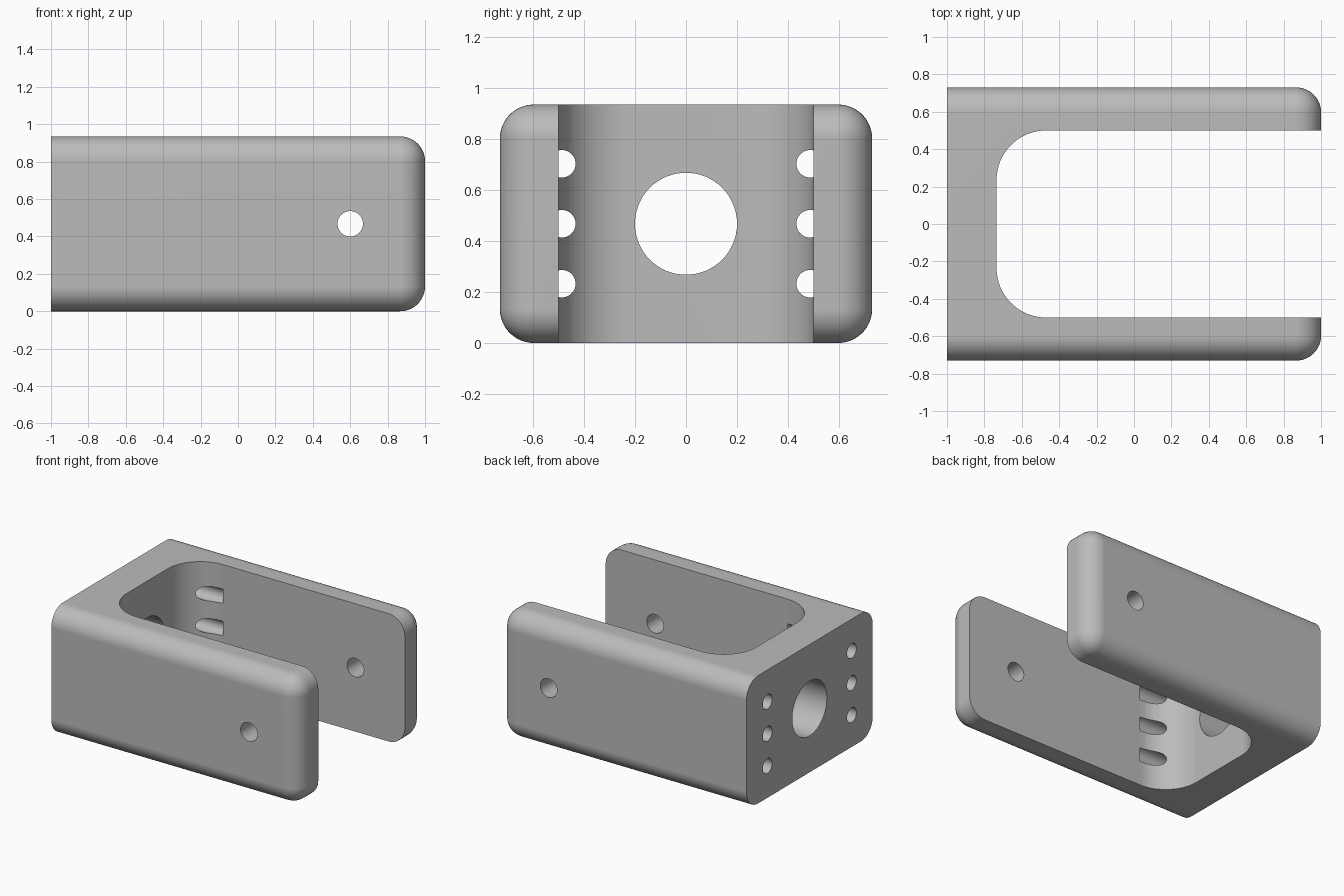
import bpy, bmesh, math
from mathutils import Matrix, Vector

cube = bpy.data.objects.get("Cube")
if cube:
    bpy.data.objects.remove(cube, do_unlink=True)

HALF_WIDTH, HEIGHT, EDGE_RADIUS = 0.73, 0.935, 0.133
MID = HEIGHT / 2
POCKET_BACK, POCKET_HALF, POCKET_RADIUS = -0.735, 0.5, 0.265


def add_object(name, bm):
    bmesh.ops.recalc_face_normals(bm, faces=bm.faces)
    mesh = bpy.data.meshes.new(name)
    bm.to_mesh(mesh)
    bm.free()
    obj = bpy.data.objects.new(name, mesh)
    bpy.context.collection.objects.link(obj)
    return obj


def box(name, low, high, radius, keep_edge, segments):
    """Box between two corners, rounded on the edges chosen by keep_edge."""
    bm = bmesh.new()
    low, high = Vector(low), Vector(high)
    size = Matrix.Diagonal((high - low).to_4d())
    bmesh.ops.create_cube(bm, size=1, matrix=Matrix.Translation((low + high) / 2) @ size)
    edges = [e for e in bm.edges if keep_edge(*(v.co for v in e.verts))]
    bmesh.ops.bevel(bm, geom=edges, offset=radius, segments=segments,
                    profile=0.5, affect='EDGES', clamp_overlap=True)
    return add_object(name, bm)


def rod(name, radius, start, end, sides=48):
    """Cylinder running from start to end."""
    bm = bmesh.new()
    start, end = Vector(start), Vector(end)
    axis = end - start
    turn = axis.to_track_quat('Z', 'Y').to_matrix().to_4x4()
    bmesh.ops.create_cone(bm, cap_ends=True, segments=sides, radius1=radius, radius2=radius,
                          depth=axis.length, matrix=Matrix.Translation((start + end) / 2) @ turn)
    return add_object(name, bm)


# Body: every edge rounded except around the flat mounting face
bracket = box("bracket", (-1, -HALF_WIDTH, 0), (1, HALF_WIDTH, HEIGHT), EDGE_RADIUS,
              lambda a, b: max(a.x, b.x) > 0, 12)

# Pocket between the arms, with rounded inner corners
cutters = [box("pocket_cutter", (POCKET_BACK, -POCKET_HALF, -0.2),
               (1.3, POCKET_HALF, HEIGHT + 0.2), POCKET_RADIUS,
               lambda a, b: max(a.x, b.x) < 0 and abs(a.z - b.z) > 0.1, 16)]

# Centre bore and pivot hole through both arms
cutters.append(rod("bore_cutter", 0.2, (-1.2, 0, MID), (-0.5, 0, MID), 64))
cutters.append(rod("pivot_cutter", 0.068, (0.6, -1, MID), (0.6, 1, MID)))

# Mounting holes, ending where the inner corners meet the arms
for side in (-1, 1):
    for step in (-1, 0, 1):
        y, z = side * 0.487, MID + step * 0.235
        cutters.append(rod("mounting_cutter", 0.054, (-1.2, y, z),
                           (POCKET_BACK + POCKET_RADIUS, y, z), 40))

bpy.context.view_layer.objects.active = bracket
bracket.select_set(True)
for cutter in cutters:
    cutter.hide_render = True
    mod = bracket.modifiers.new("cut", 'BOOLEAN')
    mod.object, mod.operation, mod.solver = cutter, 'DIFFERENCE', 'EXACT'
    bpy.ops.object.modifier_apply(modifier=mod.name)
    bpy.data.objects.remove(cutter, do_unlink=True)

# Plain grey finish
grey = bpy.data.materials.new("grey")
grey.use_nodes = True
colour = (0.5, 0.5, 0.5, 1)
grey.diffuse_color = colour
grey.node_tree.nodes["Principled BSDF"].inputs["Base Color"].default_value = colour
bracket.data.materials.clear()
bracket.data.materials.append(grey)
for face in bracket.data.polygons:
    face.material_index = 0

# Smooth rounds with crisp edges and flat sides
bpy.ops.object.shade_smooth_by_angle(angle=math.radians(30))
weighted = bracket.modifiers.new("flat_sides", 'WEIGHTED_NORMAL')
weighted.keep_sharp = True
